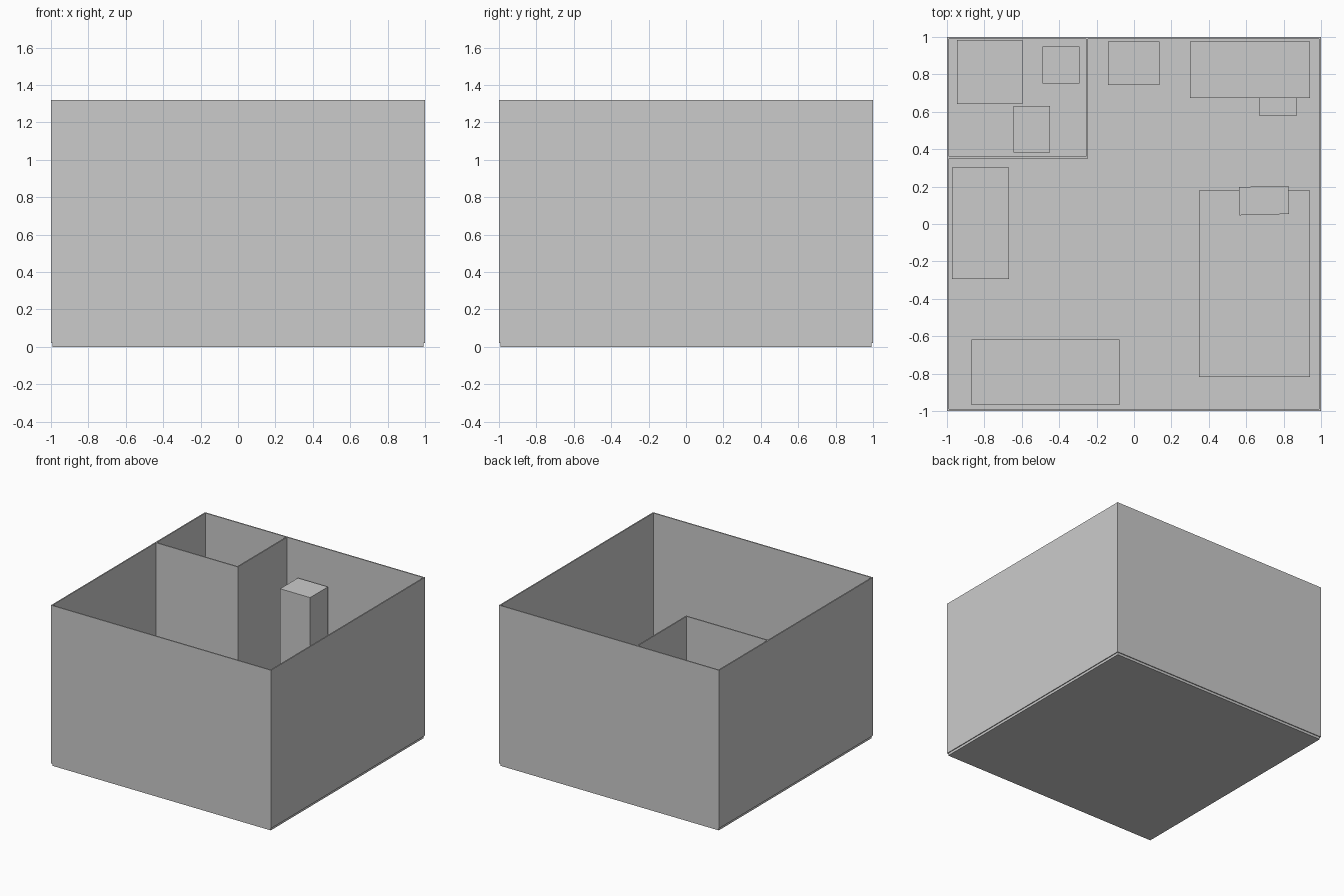
import bpy
import math

if "Cube" in bpy.data.objects:
    bpy.data.objects.remove(bpy.data.objects["Cube"])

# single plain grey used for the whole model
grey = bpy.data.materials.new("plain_grey")
grey.diffuse_color = (0.6, 0.6, 0.6, 1)
grey.use_nodes = True
grey.node_tree.nodes["Principled BSDF"].inputs["Base Color"].default_value = grey.diffuse_color

FLOOR = 0.02   # top of the floor slab
TOP = 1.32     # top of the walls
T = 0.01       # wall thickness


def box(name, x0, x1, y0, y1, z0, z1, turn=0.0):
    """Box from its extents, optionally turned about z (degrees)."""
    bpy.ops.mesh.primitive_cube_add(
        size=1, location=((x0 + x1) / 2, (y0 + y1) / 2, (z0 + z1) / 2))
    ob = bpy.context.object
    ob.name = name
    ob.scale = (x1 - x0, y1 - y0, z1 - z0)
    bpy.ops.object.transform_apply(location=False, rotation=False, scale=True)
    ob.rotation_euler.z = math.radians(turn)
    ob.data.materials.append(grey)
    return ob


# floor slab, slightly inside the walls
box("floor", -0.993, 0.993, -0.993, 0.993, 0, FLOOR)

# outer walls
box("front_wall", -1, 1, -1, -1 + T, FLOOR, TOP)
box("back_wall", -1, 1, 1 - T, 1, FLOOR, TOP)
box("left_wall", -1, -1 + T, -1 + T, 1 - T, FLOOR, TOP)
box("right_wall", 1 - T, 1, -1 + T, 1 - T, FLOOR, TOP)

# bathroom partitions in the back left corner
box("bathroom_front_wall", -1 + T, -0.247, 0.35, 0.36, FLOOR, TOP)
box("bathroom_side_wall", -0.257, -0.247, 0.36, 1 - T, FLOOR, TOP)

# bathroom fittings
box("shower_tray", -0.945, -0.597, 0.642, 0.985, FLOOR, 0.07)
box("wash_basin", -0.488, -0.292, 0.75, 0.95, FLOOR, 0.43)
box("toilet", -0.645, -0.448, 0.382, 0.63, FLOOR, 0.23)

# kitchen and living pieces
box("tall_cabinet", -0.138, 0.135, 0.743, 0.975, FLOOR, 1.02)
box("counter", -0.972, -0.667, -0.293, 0.303, FLOOR, 0.46)
box("sofa", -0.87, -0.078, -0.967, -0.617, FLOOR, 0.40)

# desk and the stool pushed partly under it
box("desk", 0.30, 0.942, 0.675, 0.977, FLOOR, 0.395)
box("stool", 0.672, 0.868, 0.577, 0.675, FLOOR, 0.245)

# bed with a slightly turned pillow
box("bed", 0.348, 0.942, -0.818, 0.18, FLOOR, 0.27)
box("pillow", 0.562, 0.828, 0.05, 0.201, 0.27, 0.32, turn=1.5)
